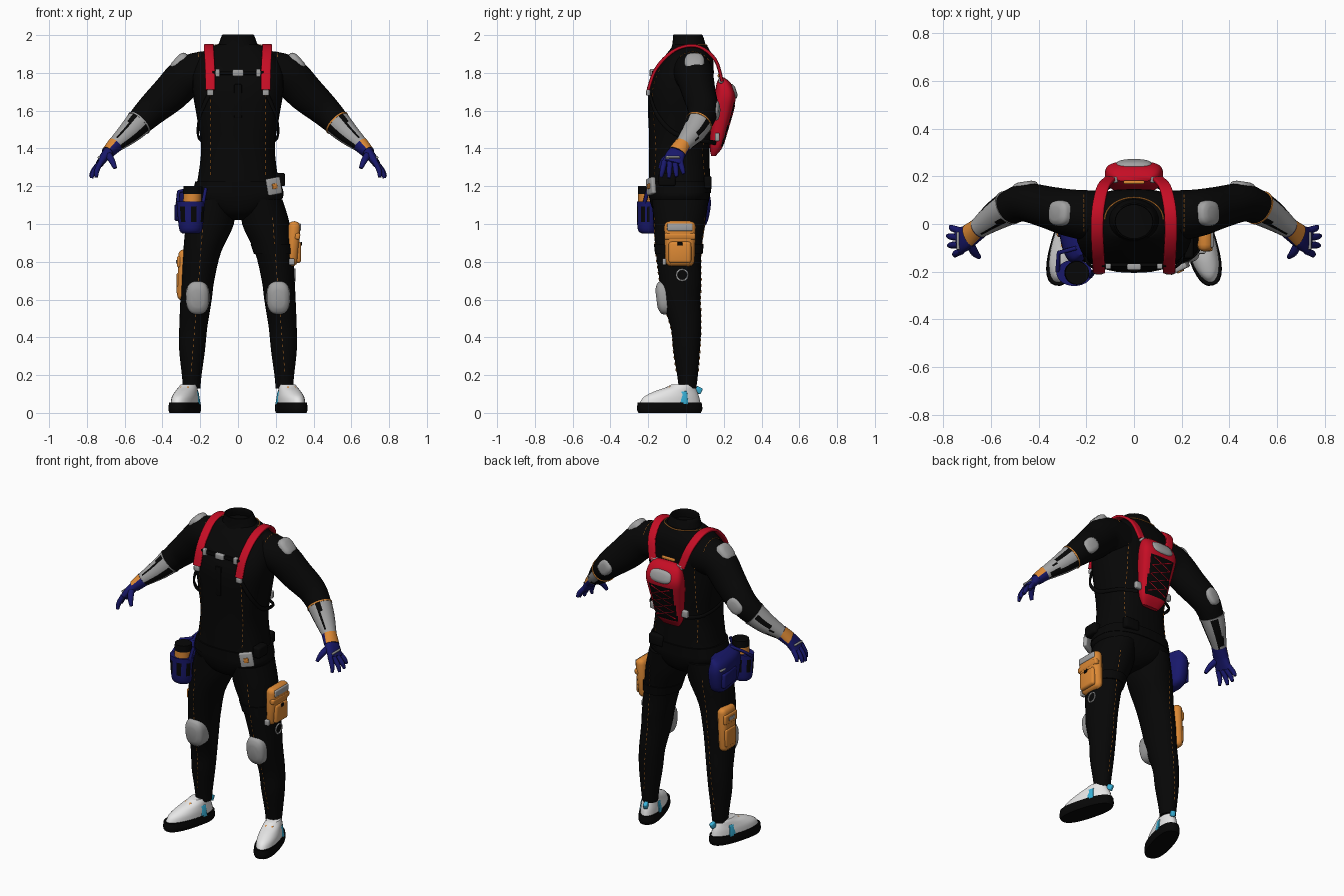
import bpy, bmesh, math
from mathutils import Vector, Matrix, Euler

if "Cube" in bpy.data.objects:
    bpy.data.objects.remove(bpy.data.objects["Cube"])
X, Y, Z = Vector((1, 0, 0)), Vector((0, 1, 0)), Vector((0, 0, 1))


def material(name, *rgb):
    m = bpy.data.materials.new(name)
    m.use_nodes = True
    m.diffuse_color = (*rgb, 1)
    m.node_tree.nodes["Principled BSDF"].inputs["Base Color"].default_value = (*rgb, 1)
    return m


BLACK = material("black_cloth", .002, .002, .002)
GREY = material("grey_plate", .36, .36, .36)
RED = material("red_pack", .56, .004, .018)
ORANGE = material("orange_pouch", .72, .25, .035)
BLUE = material("blue_fabric", .009, .009, .145)
WHITE = material("white_shoe", .8, .8, .8)
CYAN = material("cyan_trim", .04, .45, .7)


def finish(name, bm, mats, mirror, rule=None):
    """Turn a bmesh into a smooth-shaded object, colouring faces by a rule."""
    bmesh.ops.recalc_face_normals(bm, faces=bm.faces)
    bm.normal_update()
    if rule:
        for f in bm.faces:
            f.material_index = rule(f.calc_center_median(), f.normal)
    mesh = bpy.data.meshes.new(name)
    bm.to_mesh(mesh)
    bm.free()
    for m in mats if isinstance(mats, tuple) else (mats,):
        mesh.materials.append(m)
    ob = bpy.data.objects.new(name, mesh)
    bpy.context.collection.objects.link(ob)
    bpy.ops.object.select_all(action='DESELECT')
    bpy.context.view_layer.objects.active = ob
    ob.select_set(True)
    bpy.ops.object.shade_smooth_by_angle(angle=math.radians(40))
    if mirror:
        ob.modifiers.new("mirror", 'MIRROR')
    return ob


def smooth_rows(rows, steps):
    out = []
    for i in range(len(rows) - 1):
        quad = [rows[max(i - 1, 0)], rows[i], rows[i + 1], rows[min(i + 2, len(rows) - 1)]]
        for t in (k / steps for k in range(steps)):
            out.append([q + .5 * t * (r - p + t * (2 * p - 5 * q + 4 * r - s + t * (3 * (q - r) + s - p)))
                        for p, q, r, s in zip(*quad)])
    return out + [list(rows[-1])]


def loft(name, rows, mats, ref=X, upright=True, sides=28, steps=4, power=2,
         mirror=False, matrix=Matrix(), rule=None):
    """Skin rounded sections (x, y, z, half width, half depth)."""
    bm, rings = bmesh.new(), []
    rows = smooth_rows(rows, steps)
    spots = [Vector(r[:3]) for r in rows]
    for i, r in enumerate(rows):
        along = Z if upright else (spots[min(i + 1, len(rows) - 1)] - spots[max(i - 1, 0)]).normalized()
        v = along.cross(ref).normalized()
        u = v.cross(along)
        ring = []
        for k in range(sides):
            a = math.tau * k / sides
            c, s = (math.copysign(abs(w) ** (2 / power), w) for w in (math.cos(a), math.sin(a)))
            ring.append(bm.verts.new(spots[i] + u * c * r[3] + v * s * r[4]))
        rings.append(ring)
    for a, b in zip(rings, rings[1:]):
        for k in range(sides):
            n = (k + 1) % sides
            bm.faces.new((a[k], a[n], b[n], b[k]))
    bm.faces.new(rings[0])
    bm.faces.new(rings[-1])
    bm.transform(matrix)
    return finish(name, bm, mats, mirror, rule)


def place(loc, rot):
    return Matrix.Translation(loc) @ Euler([math.radians(a) for a in rot]).to_matrix().to_4x4()


def pad(name, loc, rot, half_w, half_d, height, mirror=True):
    """Rounded shield whose dome points along its turned z axis."""
    rows = [(0, 0, h * height, k * half_w, k * half_d) for h, k in ((-1, 1), (.3, .96), (.75, .8), (1, .5))]
    loft(name, rows, GREY, power=2.6, steps=2, matrix=place(loc, rot), mirror=mirror)


def block(name, loc, size, mats, rot=(0, 0, 0), bevel=.01, taper=1, mirror=False):
    """Rounded box; taper scales the lower end."""
    bm = bmesh.new()
    bmesh.ops.create_cube(bm, size=1)
    for v in bm.verts:
        k = taper if v.co.z < 0 else 1
        v.co = Vector((v.co.x * size[0] * k, v.co.y * size[1] * k, v.co.z * size[2]))
    bmesh.ops.bevel(bm, geom=bm.edges[:], offset=bevel, segments=3, profile=.5, affect='EDGES')
    bm.transform(place(loc, rot))
    return finish(name, bm, mats, mirror)


def cords(name, lines, radius, mat, mirror=False):
    """Thin tubes along polylines, joined in one object."""
    curve = bpy.data.curves.new(name, 'CURVE')
    curve.dimensions, curve.bevel_depth, curve.bevel_resolution = '3D', radius, 1
    curve.materials.append(mat)
    for line in lines:
        sp = curve.splines.new('POLY')
        sp.points.add(len(line) - 1)
        for p, co in zip(sp.points, line):
            p.co = (*co, 1)
    ob = bpy.data.objects.new(name, curve)
    bpy.context.collection.objects.link(ob)
    bpy.ops.object.select_all(action='DESELECT')
    bpy.context.view_layer.objects.active = ob
    ob.select_set(True)
    bpy.ops.object.convert(target='MESH')
    if mirror:
        bpy.context.object.modifiers.new("mirror", 'MIRROR')


# Suit: torso, collar, legs and sleeves
torso = loft("torso", [(0, -.03, 1.02, .03, .07), (0, -.035, 1.06, .13, .13), (0, -.035, 1.14, .238, .16),
                       (0, -.035, 1.23, .215, .162), (0, -.035, 1.4, .195, .16), (0, -.03, 1.55, .215, .168),
                       (0, -.028, 1.7, .24, .17), (0, -.01, 1.8, .24, .157), (0, .012, 1.88, .21, .13),
                       (0, .02, 1.93, .15, .1), (0, .02, 1.95, .11, .085)], BLACK, power=2.5)
loft("collar", [(0, .015, 1.92, .115, .095), (0, .015, 1.96, .1, .086), (0, .01, 2, .085, .078),
                (0, .01, 1.995, .077, .07), (0, .015, 1.95, .085, .075)], BLACK, steps=2)
leg = loft("legs", [(.125, -.03, 1.13, .11, .15), (.148, -.035, 1, .126, .137), (.19, -.04, .85, .1, .12),
                    (.213, -.03, .7, .087, .11), (.222, -.025, .6, .083, .102), (.237, 0, .45, .074, .08),
                    (.243, .003, .33, .068, .07), (.245, .008, .2, .052, .055), (.245, .008, .13, .046, .046)],
           BLACK, mirror=True)
sleeve = loft("sleeves", [(.14, .03, 1.8, .11, .12), (.26, .045, 1.785, .1, .107), (.36, .07, 1.69, .088, .099),
                          (.46, .09, 1.6, .08, .083), (.54, .06, 1.52, .067, .067)],
              BLACK, ref=Y, upright=False, mirror=True)
block("zip_flap", (0, -.194, 1.65), (.04, .014, .18), BLACK, bevel=.004)

# Forearm guards with dark channels, trims and cuffs
loft("forearm_guards", [(.525, .068, 1.535, .072, .072), (.58, .035, 1.48, .062, .06), (.655, -.02, 1.415, .042, .04)],
     (GREY, BLACK), ref=Y, upright=False, mirror=True,
     rule=lambda c, n: int(c.x < .64 and (-.85 < n.y < -.5 and n.z < .6 or .3 < n.y < .75 and n.z < .25)))
for side, flip, mat in (("left", 1, ORANGE), ("right", -1, GREY)):
    loft(side + "_elbow_trim", [(.523, .069, 1.537, .075, .075), (.528, .066, 1.532, .074, .074)], mat,
         ref=Y, upright=False, matrix=Matrix.Diagonal((flip, 1, 1, 1)))
loft("wrist_cuffs", [(.65, -.018, 1.42, .044, .042), (.69, -.048, 1.378, .05, .034)], (BLUE, ORANGE),
     ref=Y, upright=False, mirror=True, rule=lambda c, n: int(n.x + n.z > .35))

# Gloves
loft("palms", [(.668, -.03, 1.4, .038, .03), (.7, -.055, 1.365, .05, .026), (.732, -.072, 1.32, .055, .02)],
     BLUE, ref=Y, upright=False, mirror=True, power=2.6)
tips = {"little": (.768, -.012, 1.265), "ring": (.78, -.05, 1.25), "middle": (.775, -.09, 1.243),
        "index": (.75, -.132, 1.248)}
for i, (finger, tip) in enumerate(tips.items()):
    base = Vector((.724, -.03 - .028 * i, 1.332))
    mid = base.lerp(Vector(tip), .6) + X * .008
    loft(finger + "_fingers", [(*base, .015, .015), (*mid, .014, .014), (*tip, .009, .009)], BLUE,
         ref=Y, upright=False, sides=10, mirror=True)
loft("thumbs", [(.69, -.08, 1.37, .02, .02), (.668, -.12, 1.335, .017, .016), (.65, -.138, 1.295, .01, .01)], BLUE,
     upright=False, sides=10, mirror=True)
block("knuckle_plates", (.735, -.07, 1.35), (.012, .075, .018), GREY, rot=(0, 40, 0), bevel=.004, mirror=True)

# Hard pads
pad("shoulder_pads", (.31, .045, 1.855), (0, 48, 0), .06, .055, .03)
pad("elbow_pads", (.455, .158, 1.6), (-90, -45, -8), .045, .055, .02)
pad("knee_pads", (.214, -.115, .61), (97, 0, 0), .063, .092, .042)

# Shoes, toes turned out
foot = Matrix.Translation((.257, 0, 0)) @ Matrix.Rotation(math.radians(16), 4, 'Z')
loft("soles", [(0, -.09, 0, .062, .17), (0, -.09, .02, .067, .178), (0, -.09, .055, .064, .174)], BLACK,
     power=2.5, mirror=True, matrix=foot)
loft("shoe_uppers", [(0, -.088, .05, .062, .168), (0, -.08, .085, .06, .152), (0, -.055, .115, .053, .115),
                     (0, -.03, .135, .047, .08), (0, -.02, .15, .04, .06)], WHITE, mirror=True, matrix=foot)
block("side_stripes", (.264, -.025, .08), (.106, .036, .07), CYAN, rot=(0, 0, 16), bevel=.004, taper=1.2, mirror=True)
block("tongue_tabs", (.285, -.1, .127), (.05, .035, .014), ORANGE, rot=(28, 0, 16), bevel=.005, mirror=True)
block("heel_tabs", (.235, .066, .12), (.024, .035, .035), CYAN, rot=(-25, 0, 16), bevel=.006, mirror=True)

# Backpack with plate, mesh panel and laces
pack = loft("backpack", [(0, .145, 1.36, .055, .012), (0, .16, 1.41, .085, .035), (0, .175, 1.5, .1, .047),
                         (0, .193, 1.6, .115, .057), (0, .207, 1.68, .122, .056), (0, .2, 1.745, .105, .038),
                         (0, .19, 1.775, .07, .012)], (RED, BLACK), power=3, sides=40,
            rule=lambda c, n: int(n.y > .3 and 1.41 < c.z < 1.64 and abs(c.x) < .078))
pad("pack_plate", (0, .245, 1.7), (-72, 0, 0), .078, .042, .022, mirror=False)
block("pack_side_tabs", (.105, .165, 1.46), (.05, .025, .045), GREY, bevel=.007, mirror=True)
block("pack_top_tabs", (.09, .185, 1.76), (.045, .025, .03), GREY, bevel=.007, mirror=True)
block("pack_handle", (0, .175, 1.785), (.09, .014, .018), ORANGE, bevel=.005)
loft("shoulder_straps", [(.147, -.2, 1.71, .026, .009), (.148, -.165, 1.81, .026, .009), (.152, -.1, 1.89, .026, .009),
                         (.155, -.02, 1.937, .026, .009), (.15, .07, 1.938, .026, .009),
                         (.13, .155, 1.87, .025, .009), (.1, .19, 1.76, .024, .009)],
     RED, upright=False, power=4, mirror=True)
block("strap_adjusters", (.147, -.2, 1.695), (.036, .022, .032), GREY, bevel=.006, mirror=True)
loft("strap_tails", [(.147, -.195, 1.7, .012, .006), (.2, -.155, 1.58, .012, .006), (.213, -.06, 1.48, .012, .006),
                     (.185, .09, 1.44, .012, .006), (.1, .155, 1.43, .012, .006)], BLACK, ref=Z, upright=False,
     sides=8, mirror=True)
block("chest_strap", (0, -.172, 1.8), (.27, .016, .022), BLACK, bevel=.004)
block("chest_buckle", (0, -.18, 1.8), (.058, .026, .036), GREY, bevel=.006)
block("chest_strap_tabs", (.108, -.177, 1.8), (.024, .024, .042), GREY, bevel=.005, mirror=True)

# Belt
loft("belt", [(0, -.035, 1.165, .242, .168), (0, -.035, 1.225, .226, .17)], BLACK, power=2.5, steps=1)
block("belt_buckle", (.19, -.185, 1.2), (.08, .025, .09), GREY, rot=(0, -10, 25), bevel=.008)
block("buckle_inlay", (.195, -.198, 1.2), (.028, .008, .028), ORANGE, rot=(0, -10, 25), bevel=.003)
block("belt_pouch", (.225, -.1, 1.235), (.05, .09, .07), BLACK, bevel=.012)
block("rear_belt_pouch", (.12, .115, 1.22), (.1, .04, .07), BLACK, bevel=.012)

# Hip bag with bottle holster
hip = place((-.258, -.015, 0), (0, 0, 8))
loft("hip_bag", [(0, 0, .97, .03, .08), (0, 0, 1, .05, .125), (0, 0, 1.1, .058, .148), (0, 0, 1.16, .045, .14),
                 (.02, 0, 1.19, .02, .12)], BLUE, power=2.8, matrix=hip)
block("hip_bag_pocket", (-.313, .02, 1.06), (.03, .15, .09), BLUE, rot=(0, 0, 8), bevel=.011)
block("hip_bag_band", (-.304, .02, 1.13), (.02, .18, .012), GREY, rot=(0, 0, 8), bevel=.004)
loft("bottle_holster", [(-.25, -.2, .95, .045, .035), (-.25, -.205, .98, .063, .052), (-.25, -.205, 1.12, .075, .055)],
     (BLUE, BLACK), rule=lambda c, n: int(1 < c.z < 1.08 and math.sin(math.atan2(n.y, n.x) * 8) > 0))
loft("bottle", [(-.245, -.205, 1.08, .048, .048), (-.24, -.205, 1.165, .048, .048)], ORANGE, steps=1)
loft("bottle_cap", [(-.24, -.205, 1.16, .052, .05), (-.238, -.205, 1.2, .05, .048)], BLACK, steps=1)
cords("holster_straps", [[(-.32, -.2, 1.11), (-.315, -.12, 1.17), (-.24, -.1, 1.19)],
                         [(-.185, -.22, 1.11), (-.17, -.2, 1.19)]], .01, BLUE)

# Left thigh pouch and strap
block("left_thigh_pouch", (.292, -.032, .895), (.066, .17, .24), ORANGE, rot=(0, 4, 0), bevel=.03, taper=.9)
block("left_pouch_pocket", (.318, -.032, .85), (.032, .12, .115), ORANGE, bevel=.015)
block("left_pouch_flap", (.314, -.032, .935), (.03, .165, .035), ORANGE, rot=(0, 8, 0), bevel=.01)
block("left_pouch_label", (.322, -.032, .983), (.022, .135, .04), GREY, bevel=.007)
block("left_pouch_clip", (.334, -.032, .895), (.008, .025, .02), BLACK, bevel=.003)
block("left_pouch_corner", (.285, -.115, .8), (.03, .02, .035), GREY, bevel=.006)
loft("thigh_strap", [(.191, -.038, .84, .106, .126), (.18, -.038, .895, .114, .132)], BLACK, steps=1)
cords("hanging_ring", [[(.3, -.02 + .03 * math.cos(a), .73 + .03 * math.sin(a))
                        for a in (math.tau * k / 12 for k in range(13))]], .005, GREY)

# Right thigh pouch
block("right_thigh_pouch", (-.29, .005, .73), (.06, .135, .27), ORANGE, rot=(0, 2, 0), bevel=.028, taper=.95)
block("right_pouch_pocket", (-.314, .01, .685), (.024, .1, .11), ORANGE, bevel=.01)
block("right_pouch_flap", (-.311, .005, .8), (.026, .12, .06), ORANGE, bevel=.01)
block("right_pouch_label", (-.324, .005, .8), (.008, .06, .02), GREY, bevel=.003)

# Laces and stitching laid onto the surfaces
bpy.context.view_layer.update()


def touch(ob, start, way):
    found, spot, normal, _ = ob.ray_cast(start, way)
    return spot + normal * .002 if found else None


zigzag = [touch(pack, (.065 * (-1) ** k, 1, 1.43 + .05 * k), -Y) for k in range(5)]
laces = [zigzag, [Vector((-p.x, p.y, p.z)) for p in zigzag]]
cords("pack_laces", laces, .005, RED)

dashes = []
for side in (Y, -Y):
    for k in range(26):
        z = .22 + .032 * k
        dashes.append([touch(leg, -side + X * (.265 - .08 * h) + Z * h, side) for h in (z, z + .014)])
    for k in range(18):
        z = 1.26 + .032 * k
        dashes.append([touch(torso, -side + X * .145 + Z * h, side) for h in (z, z + .014)])
for k in range(8):
    dashes.append([touch(sleeve, Vector((.21, y, 3)), -Z) for y in (-.03 + .02 * k, -.018 + .02 * k)])
cords("stitching", [d for d in dashes if None not in d], .002, ORANGE, mirror=True)
piping = [touch(torso, Vector((.122 * math.cos(a), .02 + .09 * math.sin(a), 3)), -Z)
          for a in (math.pi * k / 16 for k in range(17))]
cords("collar_piping", [piping], .003, ORANGE)
